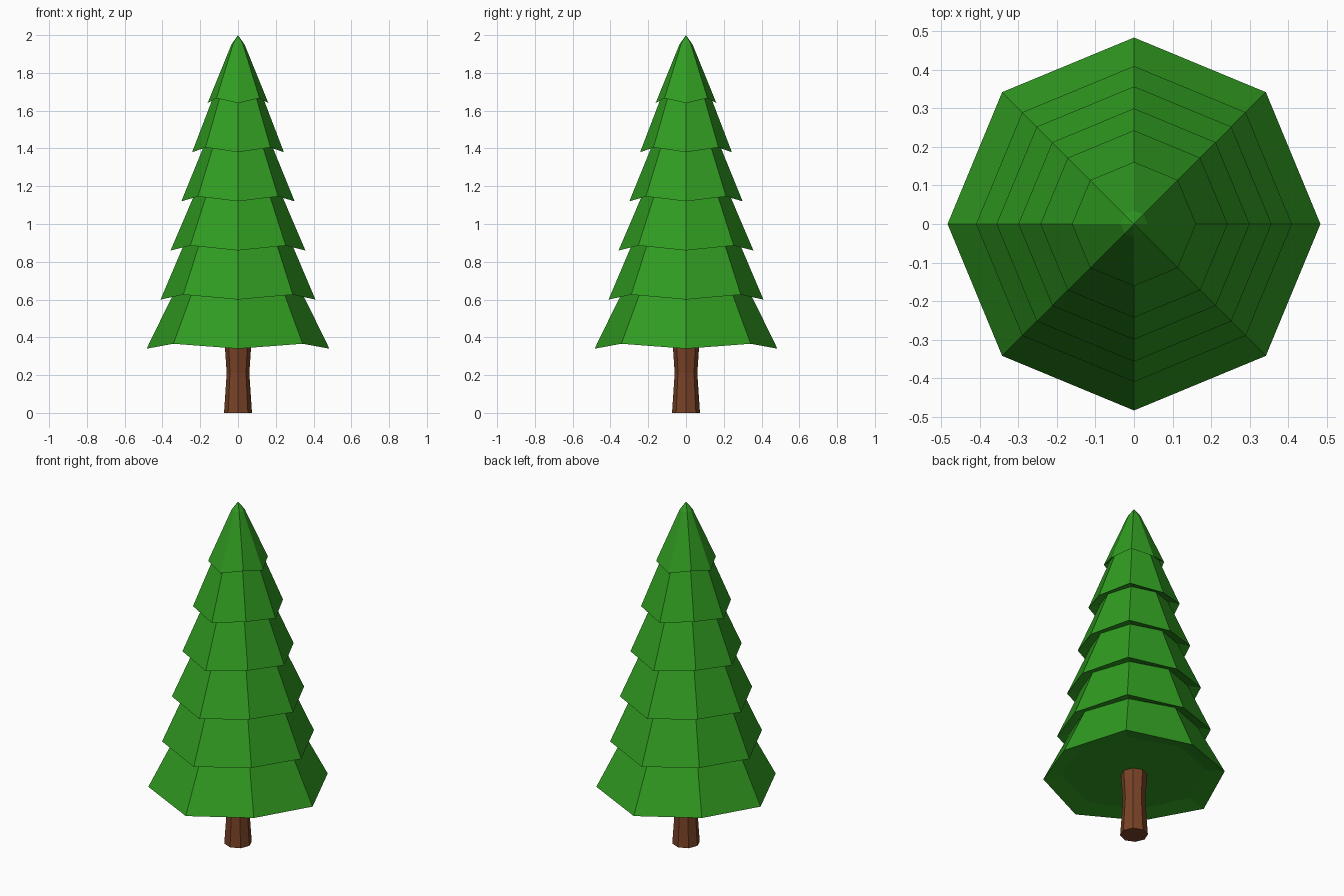
import bpy, bmesh
from math import cos, sin, pi

if "Cube" in bpy.data.objects:
    bpy.data.objects.remove(bpy.data.objects["Cube"])

SIDES = 8


def loft(name, rings, color, tip=None):
    """Octagonal loft; each ring is (radius, z at axis corners, z at diagonal corners)."""
    bm = bmesh.new()
    loops = []
    for r, z_axis, z_diag in rings:
        loops.append([bm.verts.new((r * cos(2 * pi * i / SIDES), r * sin(2 * pi * i / SIDES),
                                    z_diag if i % 2 else z_axis)) for i in range(SIDES)])
    for a, b in zip(loops, loops[1:]):
        for i in range(SIDES):
            j = (i + 1) % SIDES
            bm.faces.new((a[i], a[j], b[j], b[i]))
    bm.faces.new(loops[0][::-1])
    if tip is None:
        bm.faces.new(loops[-1])
    else:
        top = bm.verts.new((0, 0, tip))
        for i in range(SIDES):
            bm.faces.new((loops[-1][i], loops[-1][(i + 1) % SIDES], top))
    bmesh.ops.recalc_face_normals(bm, faces=bm.faces)
    mesh = bpy.data.meshes.new(name)
    bm.to_mesh(mesh)
    bm.free()
    mat = bpy.data.materials.new(name + "_color")
    mat.diffuse_color = color
    mat.use_nodes = True
    mat.node_tree.nodes["Principled BSDF"].inputs["Base Color"].default_value = mat.diffuse_color
    mesh.materials.append(mat)
    obj = bpy.data.objects.new(name, mesh)
    bpy.context.collection.objects.link(obj)
    return obj


# Trunk, slightly waisted
loft("trunk", [(0.074, 0, 0), (0.06, 0.21, 0.21), (0.072, 0.39, 0.39)], (0.19, 0.055, 0.02, 1))

# Foliage: each tier has a recessed underside and a zigzag hem (radius, hem z, recess radius)
tiers = [(0.484, 0.34, 0.385), (0.41, 0.60, 0.342), (0.357, 0.86, 0.287),
         (0.30, 1.12, 0.233), (0.243, 1.38, 0.182), (0.161, 1.64, 0.132)]
rings = []
for hem_r, z, inner_r in tiers:
    rings.append((inner_r, z + 0.03, z + 0.04))
    rings.append((hem_r, z, z + 0.026))
rings.append((0.035, 1.95, 1.955))
loft("foliage", rings, (0.03, 0.33, 0.015, 1), tip=2.0)
